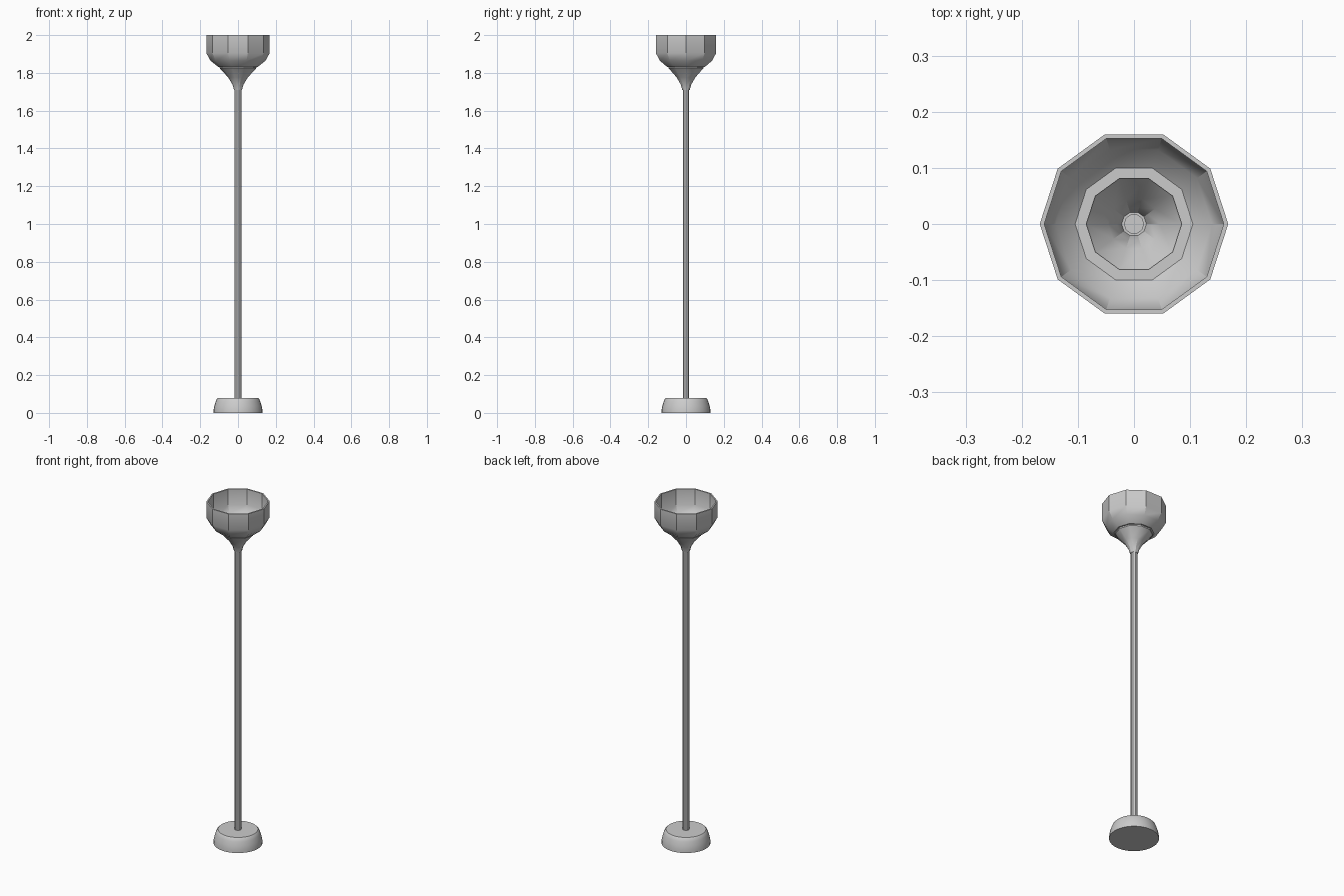
import bpy, bmesh, math

if "Cube" in bpy.data.objects:
    bpy.data.objects.remove(bpy.data.objects["Cube"])


def lathe(name, profile, sides, angle=30, closed=False):
    """Spin an (r, z) profile around z; r = 0 makes a pole point."""
    bm = bmesh.new()
    rings = []
    for r, z in profile:
        if r == 0:
            rings.append([bm.verts.new((0, 0, z))] * sides)
        else:
            rings.append([bm.verts.new((r * math.cos(2 * math.pi * i / sides),
                                        r * math.sin(2 * math.pi * i / sides), z))
                          for i in range(sides)])
    pairs = list(zip(rings, rings[1:]))
    if closed:
        pairs.append((rings[-1], rings[0]))
    for a, b in pairs:
        for i in range(sides):
            j = (i + 1) % sides
            quad = list(dict.fromkeys([a[i], a[j], b[j], b[i]]))
            bm.faces.new(quad)
    bmesh.ops.recalc_face_normals(bm, faces=bm.faces)
    mesh = bpy.data.meshes.new(name)
    bm.to_mesh(mesh)
    bm.free()
    ob = bpy.data.objects.new(name, mesh)
    bpy.context.collection.objects.link(ob)
    bpy.ops.object.select_all(action='DESELECT')
    ob.select_set(True)
    bpy.context.view_layer.objects.active = ob
    bpy.ops.object.shade_smooth_by_angle(angle=math.radians(angle))
    return ob


# Round weighted base with a curved side
lathe("base", [(0, 0), (0.13, 0), (0.129, 0.018), (0.125, 0.038),
               (0.118, 0.06), (0.112, 0.074), (0.106, 0.08), (0, 0.08)], 32)

# Slim pole
lathe("pole", [(0, 0.07), (0.018, 0.07), (0.018, 1.735), (0, 1.735)], 10)

# Hollow flared holder under the shade
lathe("shade_holder", [(0, 1.71), (0.021, 1.71), (0.029, 1.738), (0.052, 1.776),
                       (0.097, 1.825), (0.097, 1.834), (0.085, 1.834),
                       (0.046, 1.783), (0.03, 1.757), (0.022, 1.73), (0, 1.73)], 10)

# Ten-sided bowl shade, open at the top and through the floor
lathe("shade", [(0.085, 1.832), (0.105, 1.832), (0.145, 1.864), (0.168, 1.905),
                (0.168, 2.0), (0.160, 2.0), (0.160, 1.908), (0.139, 1.871),
                (0.105, 1.841), (0.085, 1.841)], 10, closed=True)
